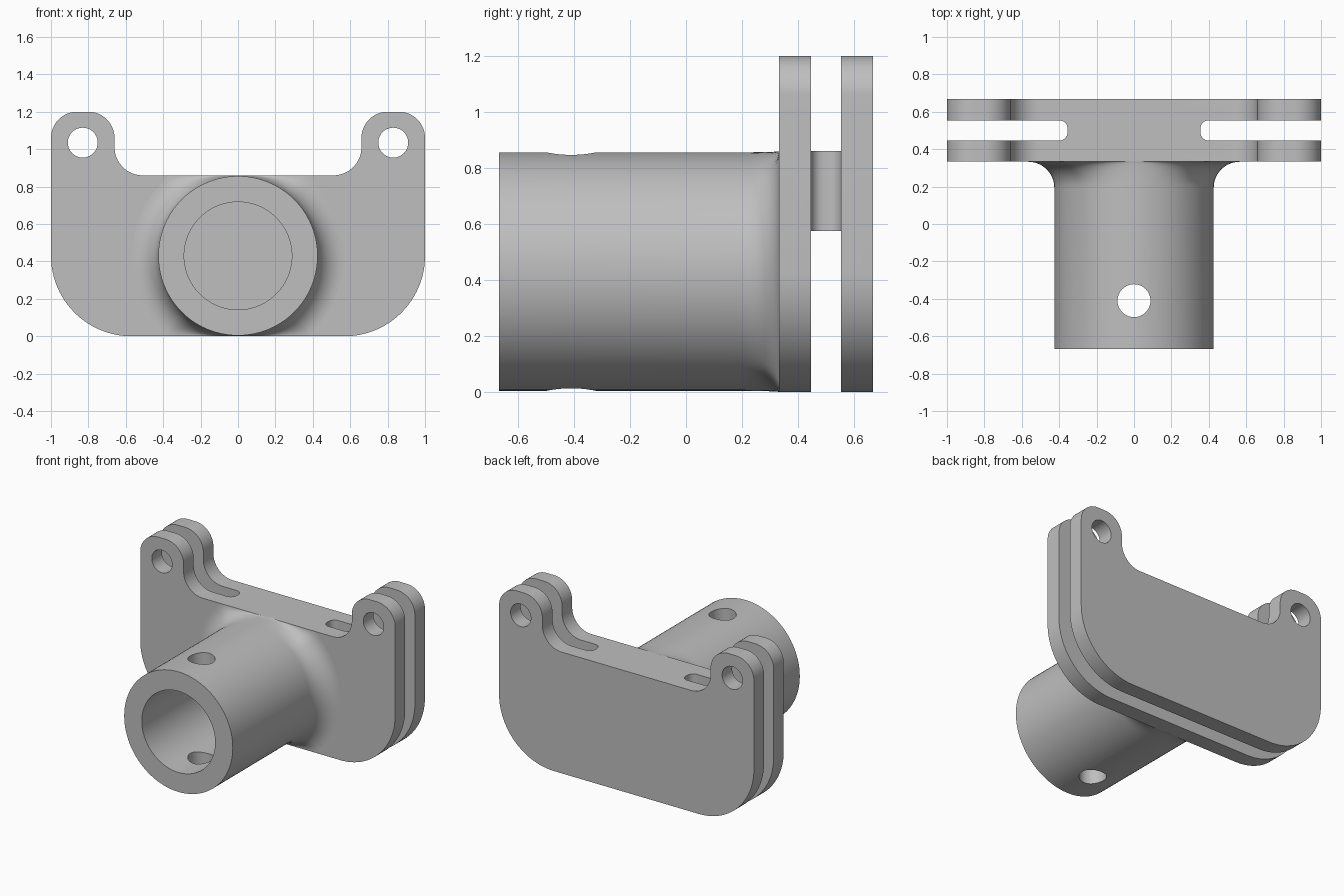
import bpy, bmesh
from math import sin, cos, radians, pi
from mathutils import Vector

cube = bpy.data.objects.get("Cube")
if cube:
    bpy.data.objects.remove(cube, do_unlink=True)

GREY = (0.52, 0.52, 0.52, 1)
grey = bpy.data.materials.new("plain grey")
grey.use_nodes = True
grey.diffuse_color = GREY
grey.node_tree.nodes["Principled BSDF"].inputs["Base Color"].default_value = GREY


def arc(cx, cy, r, start, end, steps=16):
    angles = [radians(start + (end - start) * i / steps) for i in range(steps + 1)]
    return [(cx + r * cos(a), cy + r * sin(a)) for a in angles]


def finish(bm, name):
    bmesh.ops.recalc_face_normals(bm, faces=bm.faces)
    mesh = bpy.data.meshes.new(name)
    bm.to_mesh(mesh)
    bm.free()
    mesh.materials.append(grey)
    obj = bpy.data.objects.new(name, mesh)
    bpy.context.collection.objects.link(obj)
    return obj


def prism(name, outline, axis, low, high):
    """Extrude a 2D outline along y (outline in x, z) or z (outline in x, y)."""
    bm = bmesh.new()
    if axis == "y":
        place, step = (lambda p: (p[0], low, p[1])), Vector((0, high - low, 0))
    else:
        place, step = (lambda p: (p[0], p[1], low)), Vector((0, 0, high - low))
    face = bm.faces.new([bm.verts.new(place(p)) for p in outline])
    new = bmesh.ops.extrude_face_region(bm, geom=[face])["geom"]
    moved = [v for v in new if isinstance(v, bmesh.types.BMVert)]
    bmesh.ops.translate(bm, verts=moved, vec=step)
    return finish(bm, name)


def activate(obj):
    bpy.ops.object.select_all(action="DESELECT")
    obj.select_set(True)
    bpy.context.view_layer.objects.active = obj


def cut(obj, cutter):
    cutter.hide_render = True
    mod = obj.modifiers.new("cut", "BOOLEAN")
    mod.operation, mod.solver, mod.object = "DIFFERENCE", "EXACT", cutter
    activate(obj)
    bpy.ops.object.modifier_apply(modifier=mod.name)
    bpy.data.objects.remove(cutter, do_unlink=True)


def smooth(obj):
    activate(obj)
    bpy.ops.object.shade_smooth_by_angle(angle=radians(30))


FRONT, BACK = 0.333, 0.667
GAP_FRONT, GAP_BACK = 0.446, 0.554
MID = 0.43            # tube axis height
TOP = 2 * MID         # top edge between the ears

# Eared block
half = (arc(0.57, MID, 0.43, -90, 0, 24) + arc(0.86, 1.06, 0.14, 0, 90)
        + arc(0.80, 1.06, 0.14, 90, 180) + arc(0.51, 1.01, 0.15, 0, -90))
outline = half + [(-x, z) for x, z in reversed(half)]
bracket = prism("eared_bracket", outline, "y", FRONT, BACK)

# Gap below the central web
gap = [(-1.2, -0.1), (1.2, -0.1), (1.2, 0.575), (-1.2, 0.575)]
cut(bracket, prism("gap_cutter", gap, "y", GAP_FRONT, GAP_BACK))

# Rounded side slots and ear holes
for side in (-1, 1):
    r = 0.045
    slot = ([(1.2, GAP_FRONT), (1.2, GAP_BACK)]
            + arc(0.355 + r, GAP_BACK - r, r, 90, 180, 8)
            + arc(0.355 + r, GAP_FRONT + r, r, 180, 270, 8))
    slot = [(side * x, y) for x, y in slot]
    cut(bracket, prism("slot_cutter", slot, "z", 0.5, 1.3))
    hole = arc(side * 0.83, 1.035, 0.08, 0, 360, 40)[:-1]
    cut(bracket, prism("ear_hole_cutter", hole, "y", 0.2, 0.8))
smooth(bracket)

# Tube with a bore and a flared fillet that stays inside the plate's edges
RADIUS, BORE, FLARE, SEGMENTS = 0.426, 0.288, 0.14, 96


def tube_section(angle):
    reach = min(RADIUS + FLARE, MID / max(abs(sin(angle)), 0.01))
    points = [(BORE, 0.325), (BORE, -BACK), (RADIUS, -BACK)]
    for i in range(13):
        t = i / 12 * pi / 2
        points.append((RADIUS + (reach - RADIUS) * (1 - cos(t)),
                       FRONT - FLARE * (1 - sin(t))))
    return points + [(reach, FRONT + 0.02)]


bm = bmesh.new()
sections = []
for i in range(SEGMENTS):
    a = 2 * pi * i / SEGMENTS
    sections.append([bm.verts.new((r * cos(a), y, MID + r * sin(a)))
                     for r, y in tube_section(a)])
for i, this in enumerate(sections):
    following = sections[(i + 1) % SEGMENTS]
    for j in range(len(this) - 1):
        bm.faces.new((this[j], this[j + 1], following[j + 1], following[j]))
bm.faces.new([s[0] for s in sections])
bm.faces.new([s[-1] for s in sections])
tube = finish(bm, "flared_tube")

# Cross hole through the tube
pin = arc(0, -0.41, 0.088, 0, 360, 40)[:-1]
cut(tube, prism("pin_hole_cutter", pin, "z", -0.2, 1.1))
smooth(tube)
